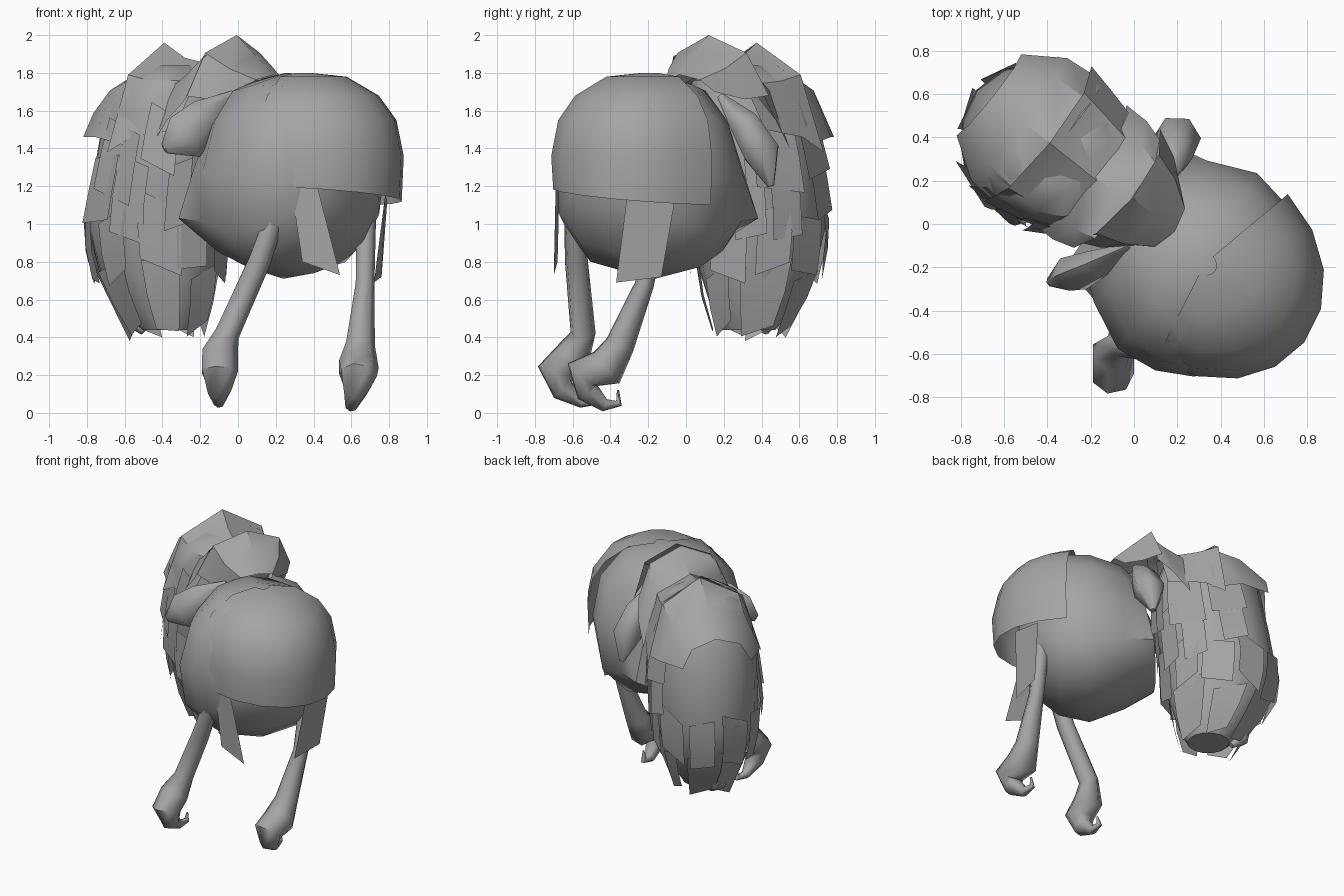
import bpy, bmesh, math, random
from mathutils import Vector

if "Cube" in bpy.data.objects:
    bpy.data.objects.remove(bpy.data.objects["Cube"])

random.seed(4)
fur = bpy.data.materials.new("grey fur")
fur.diffuse_color = (0.38, 0.37, 0.38, 1)
fur.use_nodes = True
fur.node_tree.nodes["Principled BSDF"].inputs["Base Color"].default_value = fur.diffuse_color


def W(f, v, z):
    """Creature frame (f along the spine, v across) to world."""
    return Vector((.78 * f + .62 * v, -.62 * f + .78 * v, z))


def loft(name, rings, closed=True, caps=(False, False), angle=40):
    bm = bmesh.new()
    rows = [[bm.verts.new(p) for p in r] for r in rings]
    n = len(rows[0])
    for a, b in zip(rows, rows[1:]):
        for i in range(n if closed else n - 1):
            j = (i + 1) % n
            bm.faces.new((a[i], a[j], b[j], b[i]))
    if caps[0]:
        bm.faces.new(rows[0][::-1])
    if caps[1]:
        bm.faces.new(rows[-1])
    bmesh.ops.recalc_face_normals(bm, faces=bm.faces)
    me = bpy.data.meshes.new(name)
    bm.to_mesh(me)
    bm.free()
    me.materials.append(fur)
    ob = bpy.data.objects.new(name, me)
    bpy.context.collection.objects.link(ob)
    bpy.ops.object.select_all(action='DESELECT')
    ob.select_set(True)
    bpy.context.view_layer.objects.active = ob
    bpy.ops.object.shade_smooth_by_angle(angle=math.radians(angle))
    return ob


def tube(name, path, ref=(1, 0, 0), n=7, flat=1):
    pts = [Vector(p[:3]) for p in path]
    rings = []
    for i, p in enumerate(pts):
        t = (pts[min(i + 1, len(pts) - 1)] - pts[max(i - 1, 0)]).normalized()
        s = Vector(ref)
        s = (s - t * s.dot(t)).normalized()
        q = t.cross(s) * flat
        r = path[i][3]
        rings.append([p + r * (s * math.cos(k * math.tau / n) + q * math.sin(k * math.tau / n))
                      for k in range(n)])
    return loft(name, rings, caps=(True, True), angle=60)


def arch(name, stations, n=7, vc=.06, sweep=.07):
    """Scale of hair bent over the spine: stations of (f, half width, top z, side z)."""
    rings = []
    for f, hw, zt, zs in stations:
        row = []
        for i in range(n):
            a = math.pi * (i / (n - 1) - .5)
            row.append(W(f - sweep * (1 - math.cos(a)), vc + hw * math.sin(a),
                         zs + (zt - zs) * math.cos(a)))
        rings.append(row)
    return loft(name, rings, closed=False)


# Big round front mass, lofted along the spine from a slanted, pear shaped rear rim
half = [(0, .92), (.2, .95), (.37, 1.03), (.30, 1.3), (.23, 1.48), (.12, 1.63), (0, 1.69)]
profile = half + [(-v, z) for v, z in half[-2:0:-1]]
rings = [[W(-.14 + .13 * (z - .95) / .7, .02 + v, z) for v, z in profile]]
for f, hw, zb, zt, taper in [(.08, .42, .80, 1.76, .2), (.3, .52, .71, 1.8, .08),
                             (.5, .49, .74, 1.79, 0), (.66, .40, .86, 1.7, 0),
                             (.78, .22, 1.08, 1.5, 0)]:
    zc = (zb + zt) / 2
    row = []
    for i in range(12):
        a = math.tau * (i - 3) / 12
        c, s = math.cos(a), math.sin(a)
        row.append(W(f + .12 * taper * s,
                     .02 + hw * (1 - taper * s) * math.copysign(abs(c) ** .85, c),
                     zc + (zt - zb) / 2 * math.copysign(abs(s) ** .85, s)))
    rings.append(row)
loft("front_body", rings, caps=(True, True))

# Hair skirt hanging over the front of the body
rings = []
for z, k in [(1.8, .1), (1.78, .45), (1.68, .76), (1.55, .93), (1.36, 1.0), (1.15, .98)]:
    row = []
    for j in range(9):
        a = math.radians(-80 + 20 * j)
        drop = .05 * math.sin(a) if z < 1.2 else 0
        row.append(W(.37 + .59 * k * math.cos(a), .06 + .5 * k * math.sin(a), z - drop))
    rings.append(row)
loft("front_skirt", rings, closed=False)

# Two hanging hair strips beside the legs
loft("skirt_strip_left", [[(.28, -.67, 1.2), (.42, -.69, 1.2)],
                          [(.34, -.68, .8), (.54, -.7, .73)]], closed=False)
loft("skirt_strip_right", [[(.78, -.31, 1.16), (.79, -.06, 1.12)],
                           [(.72, -.37, .69), (.76, -.13, .72)]], closed=False)

# Thin legs with hooked feet
tube("leg_left", [(.27, -.6, 1.25, .05), (.11, -.58, .8, .062), (-.06, -.545, .42, .068),
                  (-.1, -.6, .3, .1), (-.1, -.69, .22, .1), (-.1, -.65, .12, .065),
                  (-.1, -.55, .055, .03), (-.09, -.47, .06, .02), (-.08, -.48, .12, .006)])
tube("leg_right", [(.68, -.12, 1.2, .055), (.67, -.22, .68, .052), (.645, -.35, .36, .08),
                   (.635, -.42, .24, .11), (.635, -.55, .2, .1), (.62, -.52, .11, .065),
                   (.6, -.43, .04, .035), (.595, -.355, .05, .02), (.6, -.36, .12, .006)])

# Shaggy rear mass: (z, centre f, radius along f, radius along v)
core = [(.44, -.5, .15, .15), (.55, -.53, .24, .22), (.75, -.57, .34, .30), (1.0, -.58, .39, .36),
        (1.3, -.53, .39, .37), (1.6, -.49, .37, .34), (1.76, -.45, .28, .28), (1.84, -.42, .12, .14)]


def core_at(z):
    z = max(core[0][0], min(core[-1][0], z))
    for a, b in zip(core, core[1:]):
        if z <= b[0]:
            t = (z - a[0]) / (b[0] - a[0])
            return [a[k] + t * (b[k] - a[k]) for k in (1, 2, 3)]


def core_point(ang, z, off):
    c, rf, rv = core_at(z)
    return W(c + (rf + off) * math.cos(ang), .03 + (rv + off) * math.sin(ang), z)


loft("rear_body", [[core_point(i * math.tau / 14, s[0], -.01) for i in range(14)] for s in core],
     caps=(True, True))

# Tiers of flat hair flaps around the rear mass; the back stays mostly smooth
for tier, (zt, h, n) in enumerate([(.76, .36, 7), (1.08, .36, 10), (1.36, .4, 10), (1.56, .36, 9)]):
    for i in range(n):
        a = math.tau * (i + .5 * (tier % 2)) / n + random.uniform(-.12, .12)
        w = math.tau / n * .5 * random.uniform(.65, .95)
        z0 = zt + random.uniform(-.05, .05)
        length = h * random.uniform(.8, 1.05)
        if tier >= 2 and abs(a - math.pi) < .75:
            continue
        tilt = random.uniform(-.05, .05)
        rows = []
        for k in range(3):
            z = z0 - length * k / 2
            o = .004 + (.014 if tier > 1 else .022) * k
            rows.append([core_point(a - w, z + tilt, o), core_point(a + w, z - tilt, o + .006)])
        loft("hair_flap", rows, closed=False)

# Hooked hind foot showing below the hair
tube("hind_foot", [(-.6, .38, .82, .05), (-.59, .42, .62, .065), (-.56, .44, .49, .055),
                   (-.5, .42, .43, .02)])

# Overlapping hair scales along the back
arch("neck_crest", [(.17, .16, 1.79, 1.7), (.05, .27, 1.89, 1.66), (-.08, .33, 2.0, 1.68)],
     n=5, vc=.09, sweep=.1)
arch("neck_cover", [(-.08, .32, 1.98, 1.66), (-.18, .35, 1.89, 1.55), (-.3, .35, 1.84, 1.4)], n=5)
arch("mane_front", [(-.15, .31, 1.83, 1.5), (-.4, .37, 1.88, 1.46), (-.54, .4, 1.96, 1.38)],
     n=5, vc=.05)
arch("mane_rear", [(-.5, .38, 1.93, 1.42), (-.7, .36, 1.81, 1.46), (-.88, .24, 1.64, 1.46)],
     n=5, vc=.05, sweep=.02)

# Leaf shaped drooping ears
tube("ear_left", [(-.02, -.1, 1.69, .02), (-.17, -.18, 1.57, .1), (-.28, -.23, 1.46, .13),
                  (-.39, -.27, 1.4, .03)], ref=(-.45, 0, .9), n=6, flat=.7)
tube("ear_right", [(.14, .18, 1.68, .02), (.18, .31, 1.53, .09), (.2, .4, 1.38, .11),
                   (.21, .45, 1.2, .02)], n=6)
